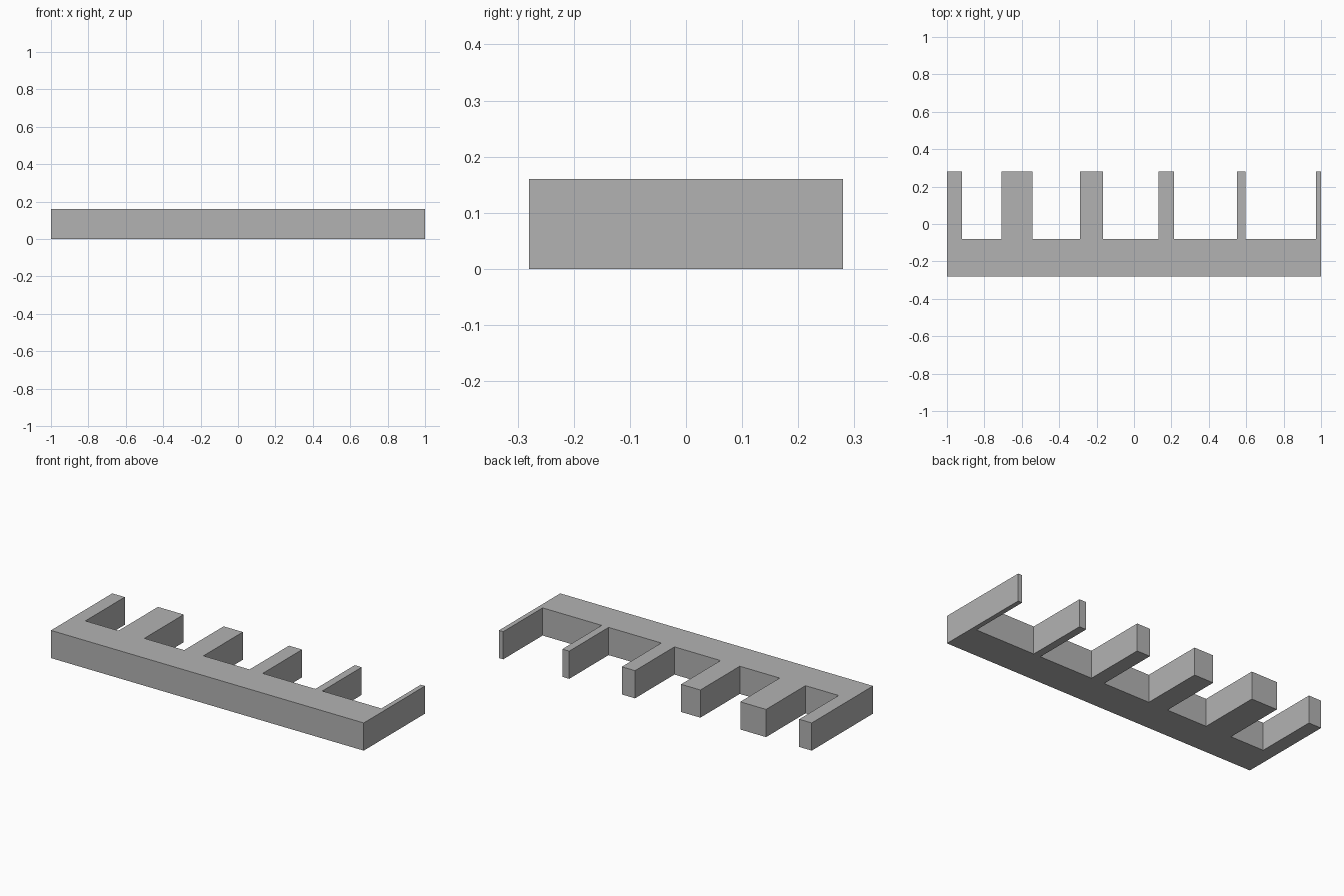
import bpy
import bmesh

cube = bpy.data.objects.get("Cube")
if cube:
    bpy.data.objects.remove(cube, do_unlink=True)

HEIGHT = 0.16
FRONT, SPINE_BACK, BACK = -0.28, -0.08, 0.28

# Plain grey material
grey = bpy.data.materials.new("plain grey")
grey.use_nodes = True
colour = (0.45, 0.45, 0.45, 1)
grey.diffuse_color = colour
grey.node_tree.nodes["Principled BSDF"].inputs["Base Color"].default_value = colour

# Comb outline: front edge, then the teeth from right to left
teeth = [(-1, -0.92), (-0.708, -0.543), (-0.288, -0.165),
         (0.13, 0.214), (0.551, 0.595), (0.973, 1)]
outline = [(-1, FRONT), (1, FRONT)]
for left, right in reversed(teeth):
    outline += [(right, SPINE_BACK), (right, BACK), (left, BACK), (left, SPINE_BACK)]
# The end teeth are flush with the spine, so drop their outer corners
outline = [p for p in outline if not (abs(p[0]) == 1 and p[1] == SPINE_BACK)]

# Extrude the outline into a solid block
bm = bmesh.new()
base = bm.faces.new([bm.verts.new((x, y, 0)) for x, y in outline])
result = bmesh.ops.extrude_face_region(bm, geom=[base], use_keep_orig=True)
top = [v for v in result["geom"] if isinstance(v, bmesh.types.BMVert)]
bmesh.ops.translate(bm, verts=top, vec=(0, 0, HEIGHT))
bmesh.ops.recalc_face_normals(bm, faces=bm.faces)

mesh = bpy.data.meshes.new("toothed_bar")
bm.to_mesh(mesh)
bm.free()
mesh.materials.append(grey)
bpy.context.collection.objects.link(bpy.data.objects.new("toothed_bar", mesh))
